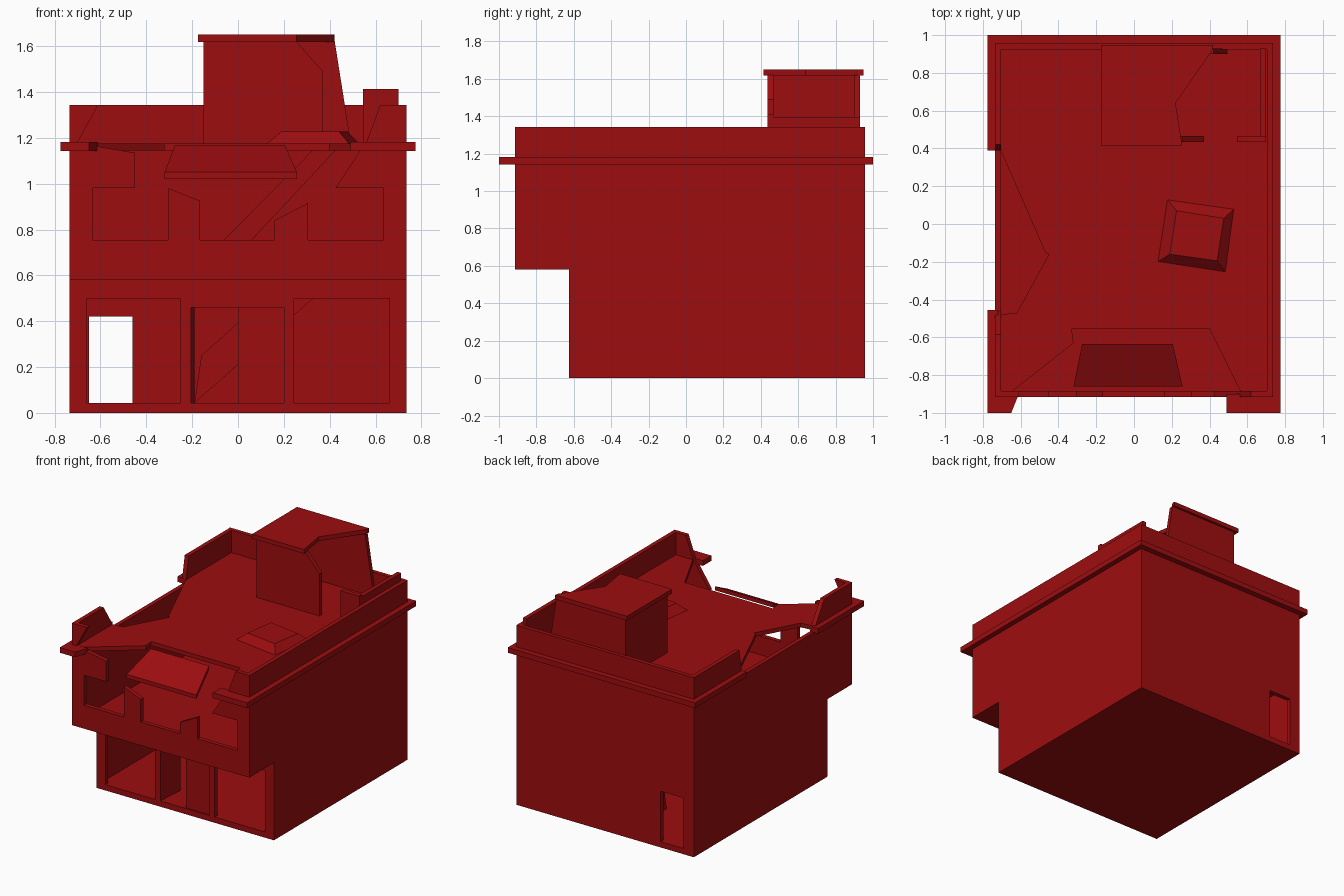
import bpy, bmesh
from mathutils import Vector

cube = bpy.data.objects.get("Cube")
if cube:
    bpy.data.objects.remove(cube, do_unlink=True)

red = bpy.data.materials.new("brick_red")
red.use_nodes = True
RED = (0.34, 0.004, 0.005, 1)
red.diffuse_color = RED
red.node_tree.nodes["Principled BSDF"].inputs["Base Color"].default_value = RED

# How a 2D profile point and a depth become a 3D point, per axis
PLACE = {
    "x": lambda p, d: (d, p[0], p[1]),
    "y": lambda p, d: (p[0], d, p[1]),
    "z": lambda p, d: (p[0], p[1], d),
}


def loft(name, lower, upper):
    """Solid between two matching outlines."""
    bm = bmesh.new()
    a = [bm.verts.new(p) for p in lower]
    b = [bm.verts.new(p) for p in upper]
    bm.faces.new(a)
    bm.faces.new(b)
    for i in range(len(a)):
        j = (i + 1) % len(a)
        bm.faces.new((a[i], a[j], b[j], b[i]))
    bmesh.ops.recalc_face_normals(bm, faces=bm.faces)
    mesh = bpy.data.meshes.new(name)
    bm.to_mesh(mesh)
    bm.free()
    mesh.materials.append(red)
    obj = bpy.data.objects.new(name, mesh)
    bpy.context.collection.objects.link(obj)
    return obj


def prism(name, axis, start, end, pts):
    f = PLACE[axis]
    return loft(name, [f(p, start) for p in pts], [f(p, end) for p in pts])


def box(name, xs, ys, zs):
    (a, b), (c, d) = xs, ys
    return prism(name, "z", *zs, [(a, c), (b, c), (b, d), (a, d)])


# Main levels
W, T = 0.735, 0.032
FRONT, SHOP, BACK = -0.915, -0.625, 0.957
FLOOR, MID, ROOF, TOP = 0.043, 0.615, 1.18, 1.343

# Floors
box("ground_floor", (-W, W), (SHOP, BACK), (0, FLOOR))
box("upper_floor", (-W, W), (FRONT, BACK), (MID - 0.035, MID))

# Side walls with the overhanging upper storey
side = [(FRONT, MID), (SHOP, MID), (SHOP, 0), (BACK, 0), (BACK, TOP)]
prism("left_wall", "x", W - T, W, side + [(FRONT, TOP)])
prism("right_wall", "x", -W, T - W, side + [
    (0.42, TOP), (0.39, ROOF), (0.39, 1.14), (-0.46, 1.14),
    (-0.48, ROOF), (-0.585, TOP), (FRONT, TOP)])

# Back wall with a doorway
prism("back_wall", "y", BACK - T, BACK, [
    (-W, 0), (-0.65, 0), (-0.65, 0.42), (-0.46, 0.42), (-0.46, 0),
    (W, 0), (W, TOP), (-W, TOP)])

# Shop front: piers, lintel and door head
for i, xs in enumerate([(-W, -0.66), (-0.25, -0.205), (0.2, 0.245), (0.66, W)]):
    box(f"shop_pier_{i + 1}", xs, (SHOP, SHOP + T), (0, 0.5))
box("shop_lintel", (-W, W), (SHOP, SHOP + T), (0.5, MID))
box("door_head", (-0.205, 0.2), (SHOP, SHOP + T), (0.46, 0.5))
box("closed_door_leaf", (0, 0.2), (SHOP + 0.01, SHOP + 0.025), (FLOOR, 0.46))
prism("open_door_leaf", "z", FLOOR, 0.46,
      [(-0.22, -0.6), (-0.205, -0.6), (-0.19, -0.41), (-0.205, -0.41)])

# Shattered upper front wall
prism("broken_front_wall", "y", FRONT, FRONT + T, [
    (-W, MID), (W, MID), (W, TOP), (0.62, TOP), (0.56, ROOF), (0.53, 1.14),
    (0.425, 0.98), (0.635, 0.98), (0.635, 0.755), (0.305, 0.755),
    (0.305, 0.915), (0.16, 0.84), (0.16, 0.755), (-0.165, 0.755),
    (-0.165, 0.925), (-0.305, 0.98), (-0.305, 0.755), (-0.635, 0.755),
    (-0.635, 0.98), (-0.45, 0.98), (-0.45, 1.135), (-0.6, 1.16),
    (-0.7, ROOF), (-0.61, TOP), (-W, TOP)])

# Roof slab with collapsed edges
prism("broken_roof", "z", 1.145, ROOF - 0.004, [
    (-0.71, 0.94), (-0.71, 0.4), (-0.47, -0.15), (-0.45, -0.16),
    (-0.62, -0.47), (-0.71, -0.48), (-0.71, -0.9), (-0.65, -0.89),
    (-0.32, -0.63), (-0.33, -0.555), (0.4, -0.555), (0.565, -0.89),
    (0.71, -0.9), (0.71, 0.94)])

# Cornice, broken at the front and the right
C, IN = 0.775, 0.72
prism("main_cornice", "z", 1.143, ROOF + 0.002, [
    (-C, 0.39), (-C, 1), (C, 1), (C, -1), (0.49, -1), (0.49, -0.9),
    (IN, -0.9), (IN, 0.94), (-IN, 0.94), (-IN, 0.39)])
prism("corner_cornice", "z", 1.143, ROOF + 0.002, [
    (-C, -0.455), (-C, -1), (-0.65, -1), (-0.61, -0.9),
    (-IN, -0.9), (-IN, -0.455)])

# Ruined roof hut
prism("hut_front_wall", "y", 0.435, 0.467, [
    (-0.15, ROOF - 0.02), (0.37, ROOF - 0.02), (0.37, 1.49),
    (0.255, 1.62), (-0.15, 1.62)])
prism("hut_back_wall", "y", 0.9, 0.93, [
    (-0.15, ROOF - 0.02), (0.495, ROOF - 0.02), (0.422, 1.62), (-0.15, 1.62)])
box("hut_right_wall", (-0.15, -0.118), (0.435, 0.93), (ROOF - 0.02, 1.62))
box("hut_front_stub", (0.545, 0.7), (0.435, 0.467), (ROOF - 0.02, 1.412))
box("hut_left_stub", (0.668, 0.7), (0.46, 0.93), (ROOF - 0.02, 1.397))
prism("hut_roof", "z", 1.618, 1.65, [
    (-0.175, 0.948), (0.42, 0.948), (0.415, 0.92), (0.22, 0.64),
    (0.255, 0.415), (-0.175, 0.415)])

# Stair flights
prism("lower_stair", "y", 0.5, 0.88, [
    (-0.19, FLOOR), (0.43, 0.59), (0.22, 0.59), (-0.16, 0.25)])
prism("upper_stair", "y", 0.5, 0.88, [
    (-0.07, MID), (0.43, 1.15), (0.33, 1.15), (-0.2, MID)])

# Tapered skylight
loft("skylight",
     [(x, y, ROOF - 0.006) for x, y in
      [(0.175, 0.13), (0.53, 0.08), (0.485, -0.255), (0.125, -0.2)]],
     [(x, y, 1.228) for x, y in
      [(0.225, 0.07), (0.475, 0.03), (0.44, -0.195), (0.19, -0.16)]])

# Fallen roof slab
slab = [Vector(p) for p in [(-0.32, -0.86, 1.05), (0.257, -0.86, 1.05),
                            (0.205, -0.635, 1.168), (-0.275, -0.635, 1.168)]]
loft("fallen_slab", [p - Vector((0, 0, 0.03)) for p in slab], slab)
